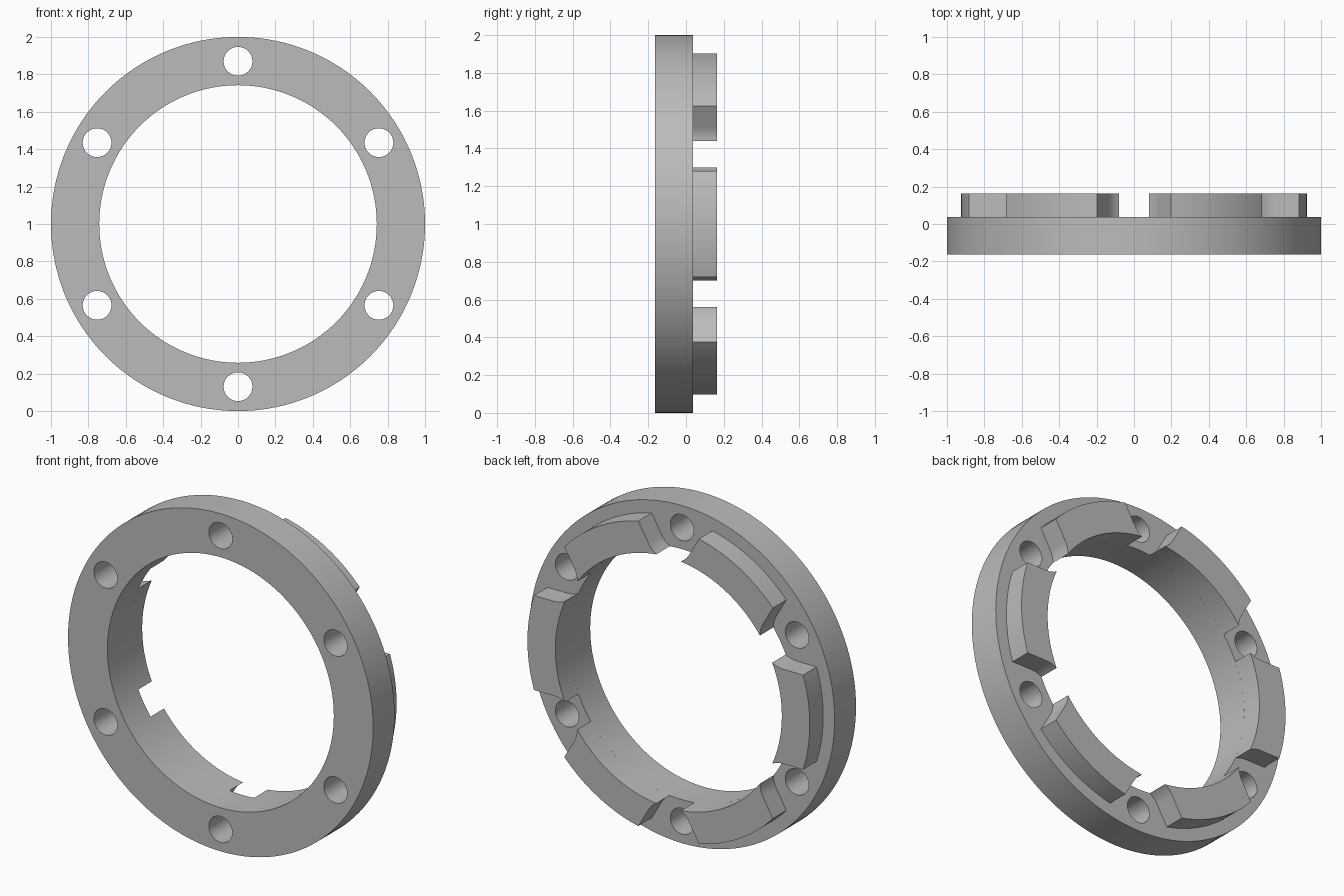
import bpy
from math import sin, cos, pi, radians, atan2, acos, asin, hypot

if "Cube" in bpy.data.objects:
    bpy.data.objects.remove(bpy.data.objects["Cube"], do_unlink=True)

OUTER, BORE = 1.0, 0.742          # flange radii
LUG_OUTER, LUG_HALF = 0.925, 0.28  # lug outer radius and half width
BOLT_R, HOLE_R, COUNT = 0.87, 0.077, 6
FRONT, STEP, BACK = -0.163, 0.037, 0.163

grey = bpy.data.materials.new("plain_grey")
grey.use_nodes = True
colour = (0.5, 0.5, 0.5, 1)
grey.diffuse_color = colour
grey.node_tree.nodes["Principled BSDF"].inputs["Base Color"].default_value = colour


def arc(radius, start, end, steps, cx=0.0, cy=0.0):
    """Points along an arc, both ends included."""
    angles = [start + (end - start) * i / steps for i in range(steps + 1)]
    return [(cx + radius * cos(a), cy + radius * sin(a)) for a in angles]


def plate(name, outlines, y0, y1):
    """Extrude flat outlines (inner ones become holes) from y0 to y1."""
    curve = bpy.data.curves.new(name, 'CURVE')
    curve.dimensions = '2D'
    curve.fill_mode = 'BOTH'
    curve.extrude = (y1 - y0) / 2
    for points in outlines:
        spline = curve.splines.new('POLY')
        spline.points.add(len(points) - 1)
        for p, (x, y) in zip(spline.points, points):
            p.co = (x, y, 0, 1)
        spline.use_cyclic_u = True
    obj = bpy.data.objects.new(name, curve)
    bpy.context.collection.objects.link(obj)
    obj.location = (0, (y0 + y1) / 2, 1)
    obj.rotation_euler = (pi / 2, 0, 0)
    bpy.ops.object.select_all(action='DESELECT')
    obj.select_set(True)
    bpy.context.view_layer.objects.active = obj
    bpy.ops.object.convert(target='MESH')
    obj = bpy.context.object
    # Weld caps to walls so the shading is clean
    bpy.ops.object.mode_set(mode='EDIT')
    bpy.ops.mesh.select_all(action='SELECT')
    bpy.ops.mesh.remove_doubles(threshold=0.0001)
    bpy.ops.mesh.normals_make_consistent(inside=False)
    bpy.ops.object.mode_set(mode='OBJECT')
    obj.data.materials.clear()
    obj.data.materials.append(grey)
    bpy.ops.object.shade_smooth_by_angle(angle=radians(30))
    return obj


# Flange ring with a circle of bolt holes
rings = [arc(OUTER, 0, 2 * pi, 128)[:-1], arc(BORE, 0, 2 * pi, 128)[:-1]]
for i in range(COUNT):
    a = radians(30 + 60 * i)
    rings.append(arc(HOLE_R, 0, 2 * pi, 32, BOLT_R * cos(a), BOLT_R * sin(a))[:-1])
plate("flange_ring", rings, FRONT, STEP)

# Lug outline: parallel sides that flare round the neighbouring bolt holes
hx, hy = BOLT_R * cos(pi / 6), BOLT_R * sin(pi / 6)
relief = hy - LUG_HALF
tip = pi / 6 - acos((BOLT_R**2 + BORE**2 - relief**2) / (2 * BOLT_R * BORE))
tip_from_hole = atan2(BORE * sin(tip) - hy, BORE * cos(tip) - hx)
corner = asin(LUG_HALF / LUG_OUTER)
flare = arc(relief, -pi / 2, tip_from_hole, 12, hx, hy)
outline = arc(LUG_OUTER, -corner, corner, 20) + flare
outline += arc(BORE, tip, -tip, 24)[1:-1]
outline += [(x, -y) for x, y in reversed(flare)]

# Six raised lugs on the back
first = plate("raised_lug_1", [outline], STEP, BACK)
for i in range(1, COUNT):
    lug = first.copy()
    lug.name = f"raised_lug_{i + 1}"
    lug.rotation_euler = (pi / 2, i * pi / 3, 0)
    bpy.context.collection.objects.link(lug)
